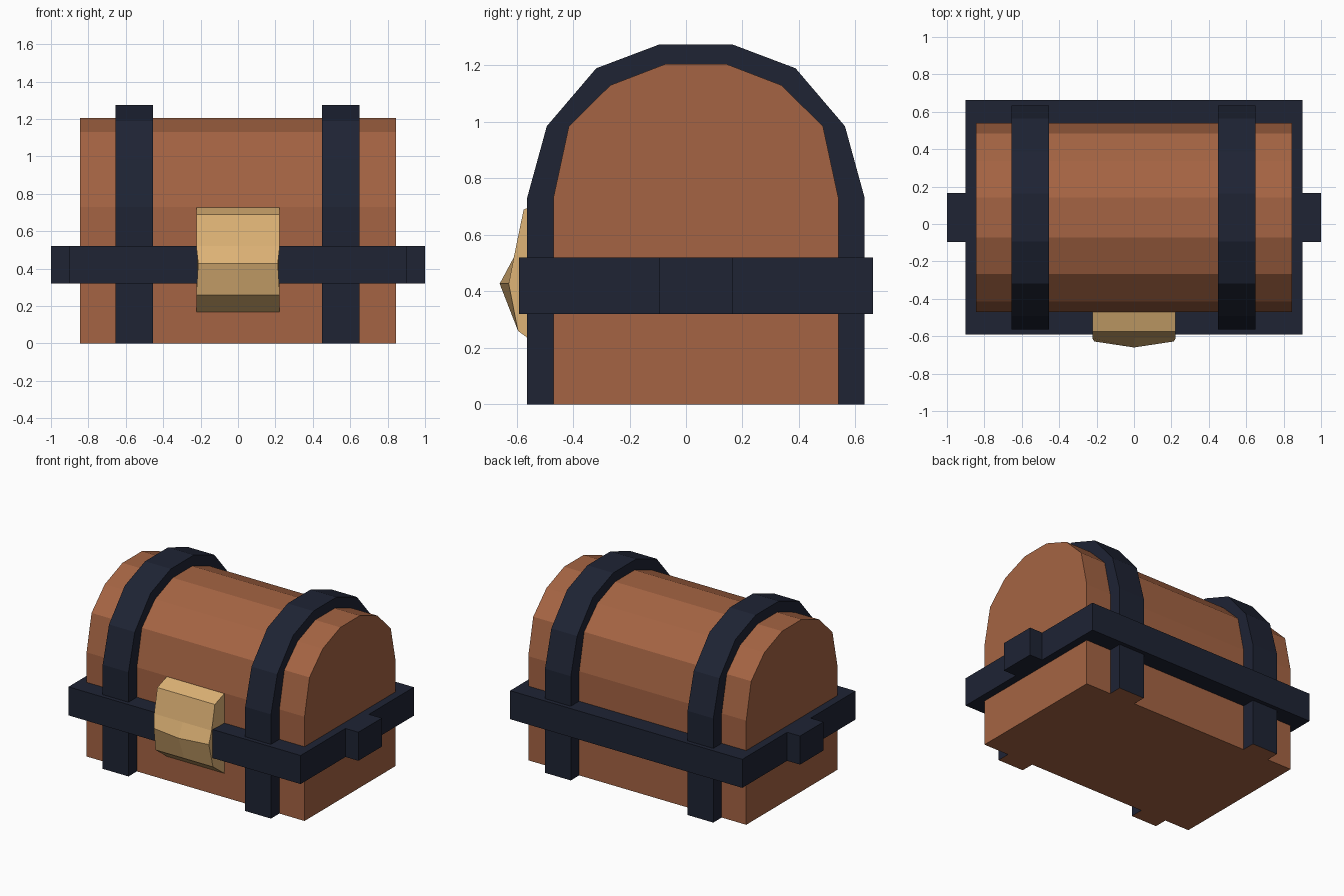
import bpy, bmesh

if "Cube" in bpy.data.objects:
    bpy.data.objects.remove(bpy.data.objects["Cube"])


def material(name, rgb):
    m = bpy.data.materials.new(name)
    m.diffuse_color = (*rgb, 1)
    m.use_nodes = True
    m.node_tree.nodes["Principled BSDF"].inputs["Base Color"].default_value = m.diffuse_color
    return m


WOOD = material("wood", (0.376, 0.127, 0.056))
IRON = material("iron", (0.013, 0.017, 0.034))
BRASS = material("brass", (0.73, 0.45, 0.18))
CY = 0.035  # chest centre line in y


def finish(name, verts, faces, *mats):
    mesh = bpy.data.meshes.new(name)
    mesh.from_pydata(verts, [], faces)
    bm = bmesh.new()
    bm.from_mesh(mesh)
    bmesh.ops.recalc_face_normals(bm, faces=bm.faces)
    bm.to_mesh(mesh)
    bm.free()
    for m in mats:
        mesh.materials.append(m)
    ob = bpy.data.objects.new(name, mesh)
    bpy.context.collection.objects.link(ob)
    return ob


def arch(half):
    """Full (y, z) profile from its half, given as (offset from centre, z)."""
    return [(CY - a, z) for a, z in half] + [(CY + a, z) for a, z in reversed(half)]


def ring(name, outer, inner, mat, closed):
    """Quad tube between matching outer and inner loops, each a (front, back) pair."""
    loops = [outer[0], outer[1], inner[1], inner[0]]
    n = len(outer[0])
    verts = [p for loop in loops for p in loop]
    faces = []
    for i in range(n if closed else n - 1):
        j = (i + 1) % n
        for k in range(4):
            m = (k + 1) % 4
            faces.append((k * n + i, k * n + j, m * n + j, m * n + i))
    if not closed:
        faces += [tuple(k * n + e for k in range(4)) for e in (0, n - 1)]
    return finish(name, verts, faces, mat)


def extrude_x(profile, x):
    return [(x, y, z) for y, z in profile]


# Chest body with faceted round lid
body = arch([(0.505, 0), (0.505, 0.73), (0.45, 0.985), (0.303, 1.13), (0.108, 1.205)])
n = len(body)
finish("chest_body", extrude_x(body, -0.845) + extrude_x(body, 0.845),
       [tuple(range(n)), tuple(range(n, 2 * n))]
       + [(i, (i + 1) % n, n + (i + 1) % n, n + i) for i in range(n)], WOOD)

# Two iron straps over the lid, with wooden feet undersides
strap = arch([(0.598, 0), (0.598, 0.73), (0.528, 0.985), (0.353, 1.19), (0.128, 1.275)])
for side, x0, x1 in (("left", -0.655, -0.455), ("right", 0.45, 0.65)):
    ob = ring(side + "_strap", [extrude_x(strap, x) for x in (x0, x1)],
              [extrude_x(body, x) for x in (x0, x1)], IRON, False)
    ob.data.materials.append(WOOD)
    for p in ob.data.polygons:
        if p.center.z < 0.001:
            p.material_index = 1


# Horizontal iron band around the chest
def rect(hx, hy, z):
    return [(-hx, CY - hy, z), (hx, CY - hy, z), (hx, CY + hy, z), (-hx, CY + hy, z)]


Z0, Z1 = 0.32, 0.52
ring("middle_band", [rect(0.9, 0.627, z) for z in (Z0, Z1)],
     [rect(0.845, 0.505, z) for z in (Z0, Z1)], IRON, True)

# Block handles on both ends
for side, s in (("left", -1), ("right", 1)):
    verts = [(s * x, CY + y, z) for x in (0.89, 1.0) for y in (-0.13, 0.13) for z in (Z0, Z1)]
    finish(side + "_handle", verts, [(0, 1, 3, 2), (4, 5, 7, 6), (0, 1, 5, 4),
                                     (2, 3, 7, 6), (0, 2, 6, 4), (1, 3, 7, 5)], IRON)

# Brass lock: rows of (half width, edge y, middle y, z), pointed at the middle
rows = [(0.223, -0.46, -0.46, 0.73), (0.223, -0.575, -0.575, 0.69),
        (0.223, -0.61, -0.61, 0.52), (0.213, -0.628, -0.66, 0.427),
        (0.223, -0.595, -0.595, 0.26), (0.223, -0.46, -0.46, 0.16)]
verts = [p for w, ye, ym, z in rows for p in ((-w, ye, z), (0, ym, z), (w, ye, z))]
faces = [(3 * r + c, 3 * r + c + 1, 3 * r + c + 4, 3 * r + c + 3)
         for r in range(5) for c in range(2)]
faces += [tuple(range(c, 18, 3)) for c in (0, 2)] + [(0, 1, 2, 17, 16, 15)]
finish("lock", verts, faces, BRASS)
